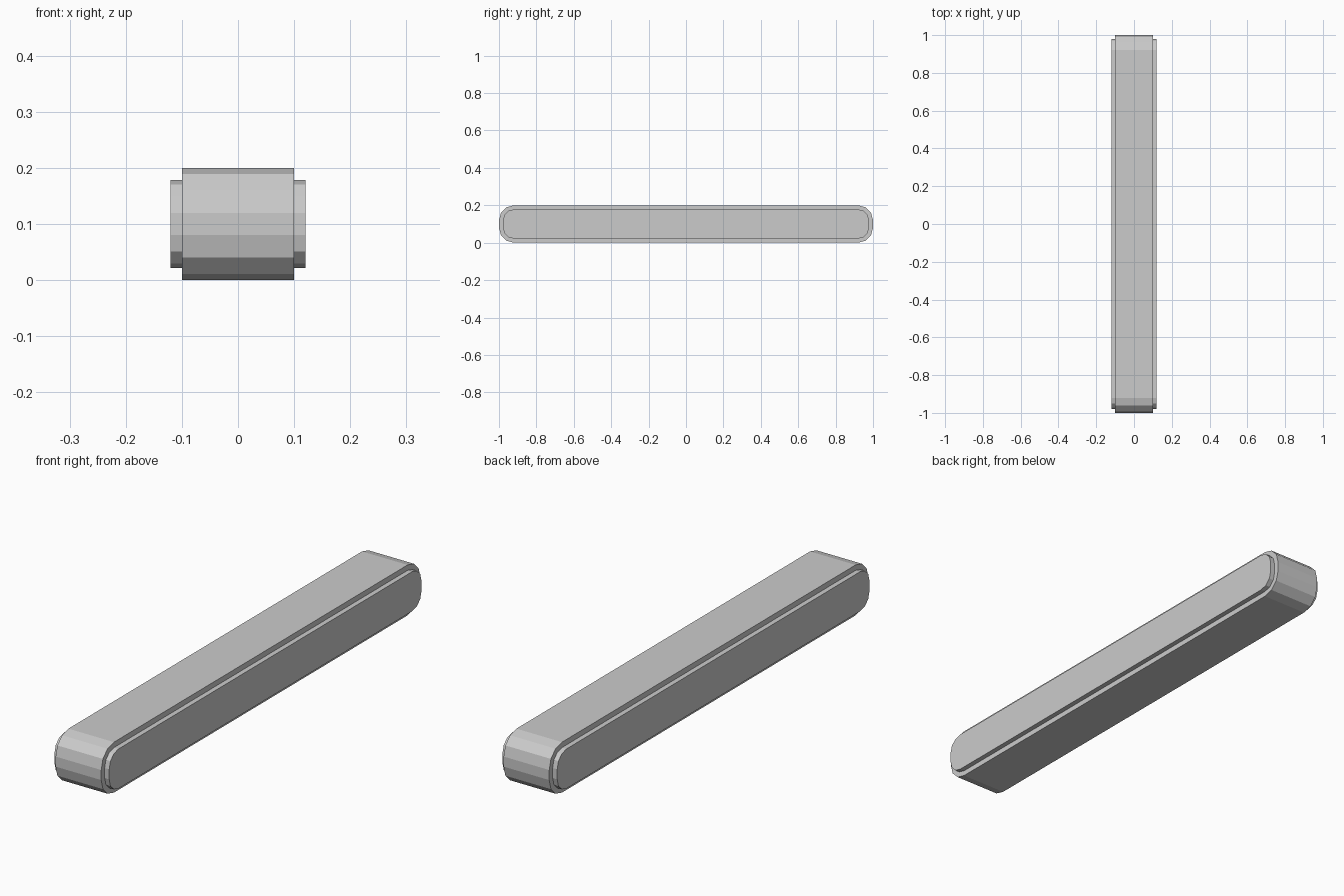
import bpy, bmesh
from math import sin, cos, pi

if "Cube" in bpy.data.objects:
    bpy.data.objects.remove(bpy.data.objects["Cube"])

LENGTH, HEIGHT, RADIUS, SEGS = 2.0, 0.2, 0.08, 3


def rounded_profile(inset):
    """Rounded rectangle in the YZ plane, shrunk evenly by inset."""
    r = RADIUS - inset
    cy, cz = LENGTH / 2 - RADIUS, HEIGHT / 2 - RADIUS
    pts = []
    for q, (sy, sz) in enumerate([(1, 1), (-1, 1), (-1, -1), (1, -1)]):
        for i in range(SEGS + 1):
            a = (q + i / SEGS) * pi / 2
            pts.append((sy * cy + r * cos(a), HEIGHT / 2 + sz * cz + r * sin(a)))
    return pts


# Stepped bar: side panel, wide body, opposite side panel, lofted along x
sections = [(-0.12, 0.0215), (-0.10, 0.0215), (-0.10, 0.0),
            (0.10, 0.0), (0.10, 0.0215), (0.12, 0.0215)]
bm = bmesh.new()
rings = [[bm.verts.new((x, y, z)) for y, z in rounded_profile(inset)]
         for x, inset in sections]
for a, b in zip(rings, rings[1:]):
    n = len(a)
    for i in range(n):
        j = (i + 1) % n
        bm.faces.new((a[i], a[j], b[j], b[i]))

# Flat outer faces of the side panels
bm.faces.new(rings[0])
bm.faces.new(rings[-1])
bmesh.ops.recalc_face_normals(bm, faces=bm.faces)

mesh = bpy.data.meshes.new("rounded_bar")
bm.to_mesh(mesh)
bm.free()
bpy.context.collection.objects.link(bpy.data.objects.new("rounded_bar", mesh))
